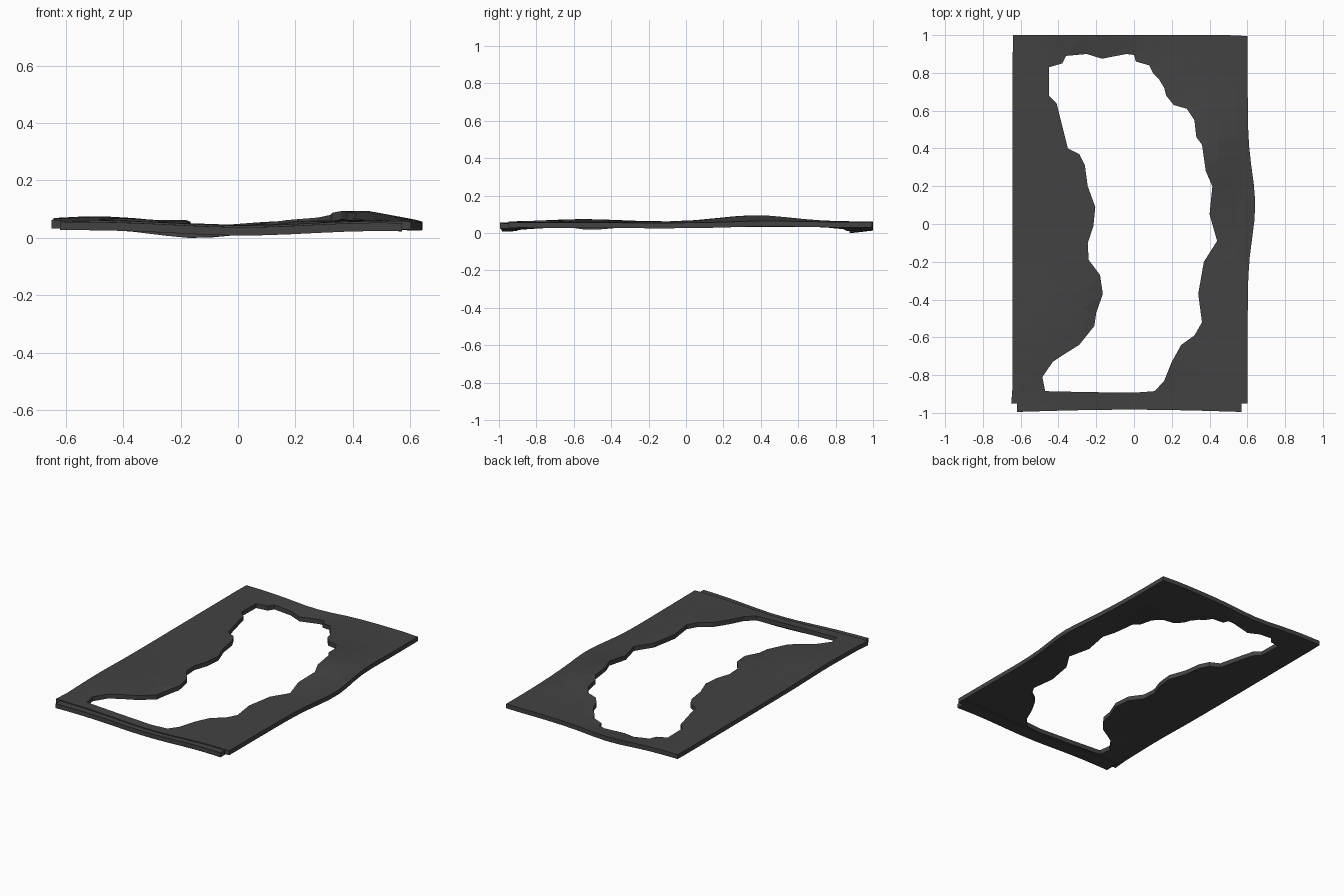
import bpy, bmesh, math
from mathutils import Vector
from mathutils.geometry import delaunay_2d_cdt

if "Cube" in bpy.data.objects:
    bpy.data.objects.remove(bpy.data.objects["Cube"])

THICK = 0.029

mat = bpy.data.materials.new("charcoal grey")
mat.diffuse_color = (0.055, 0.055, 0.055, 1)
mat.use_nodes = True
mat.node_tree.nodes["Principled BSDF"].inputs["Base Color"].default_value = mat.diffuse_color

# ragged opening, clockwise from the back left
HOLE = [(-.45, .83), (-.38, .85), (-.36, .89), (-.25, .90), (-.17, .875), (-.04, .90), (0, .895),
        (.01, .86), (.08, .84), (.10, .80), (.13, .77), (.16, .72), (.17, .68), (.21, .63), (.28, .61),
        (.32, .55), (.33, .46), (.36, .42), (.38, .28), (.415, .2), (.40, .05), (.44, -.09),
        (.37, -.2), (.34, -.37), (.36, -.52), (.32, -.59), (.25, -.64), (.2, -.73), (.16, -.83),
        (.11, -.885), (0, -.893), (-.25, -.89), (-.47, -.885), (-.485, -.81), (-.43, -.73), (-.37, -.69),
        (-.29, -.64), (-.21, -.54), (-.2, -.47), (-.165, -.37), (-.18, -.27), (-.24, -.19),
        (-.245, -.1), (-.215, -.01), (-.205, .09), (-.245, .2), (-.26, .31), (-.29, .37), (-.35, .4),
        (-.385, .54), (-.41, .64), (-.45, .68)]


def bump(x, y, cx, cy, sx, sy):
    return math.exp(-((x - cx) / sx) ** 2 - ((y - cy) / sy) ** 2)


def height(x, y):
    """Warped upper surface."""
    z = 0.063
    z += 0.035 * bump(x, y, .41, .38, .17, .26)      # raised right side
    z += 0.013 * bump(x, y, -.5, -.55, .18, .25)     # left swell
    z -= 0.020 * bump(x, y, -.16, -.52, .10, .14)    # drooping left lobe
    z -= 0.034 * bump(x, y, -.14, .87, .22, .18)     # sagging back border
    z -= 0.019 * bump(x, y, .02, -.97, .32, .25)     # sagging front border
    z -= 0.008 * bump(x, y, .63, -.1, .12, 1.0)      # right rim rolls down
    return z


def inside(p, poly):
    r = False
    for (x1, y1), (x2, y2) in zip(poly, poly[1:] + poly[:1]):
        if (y1 > p[1]) != (y2 > p[1]) and p[0] < (x2 - x1) * (p[1] - y1) / (y2 - y1) + x1:
            r = not r
    return r


def sheet(name, outer, hole, step, drop):
    """Triangulated warped slab with an optional opening."""
    loops = [outer] + ([hole] if hole else [])
    pts, edges = [], []
    for lp in loops:
        s, n = len(pts), len(lp)
        pts += [Vector(p) for p in lp]
        edges += [(s + i, s + (i + 1) % n) for i in range(n)]
    rim = list(pts)
    for i in range(-14, 15):
        for j in range(-22, 23):
            p = Vector((i * step, j * step))
            if inside(p, outer) and not (hole and inside(p, hole)) \
                    and min((p - q).length for q in rim) > step * 0.4:
                pts.append(p)
    vs, _, fs, *_ = delaunay_2d_cdt(pts, edges, [], 0, 1e-5)
    bm = bmesh.new()
    bv = [bm.verts.new((v.x, v.y, height(v.x, v.y) - drop)) for v in vs]
    for f in fs:
        c = sum((vs[i] for i in f), Vector((0, 0))) / len(f)
        if inside(c, outer) and not (hole and inside(c, hole)):
            bm.faces.new([bv[i] for i in f])
    bmesh.ops.delete(bm, geom=[v for v in bm.verts if not v.link_faces], context='VERTS')
    bmesh.ops.recalc_face_normals(bm, faces=bm.faces)
    # give the sheet its thickness straight down
    geo = bmesh.ops.extrude_face_region(bm, geom=bm.faces[:], use_keep_orig=True)
    for v in geo['geom']:
        if isinstance(v, bmesh.types.BMVert):
            v.co.z -= THICK
    bmesh.ops.recalc_face_normals(bm, faces=bm.faces)
    me = bpy.data.meshes.new(name)
    bm.to_mesh(me)
    bm.free()
    me.materials.append(mat)
    ob = bpy.data.objects.new(name, me)
    bpy.context.collection.objects.link(ob)
    return ob


# outer outline: straight left, back and front; bulging right edge
N = 20
outer = [(.602 + .04 * bump(0, y, 0, .1, 1, .24), y)
         for y in [-.95 + 1.945 * i / N for i in range(N + 1)]]
outer += [(.6 - 1.24 * i / 12, 1.0) for i in range(1, 13)]
outer += [(-.642, 1 - 1.85 * i / N) for i in range(1, N + 1)]
outer += [(-.65, -.95)] + [(-.65 + 1.25 * i / 12, -.95) for i in range(1, 12)]

# lower lip under the front border
lip = [(-.62 + 1.19 * i / 12, -.995 + .012 * math.sin(math.pi * i / 12)) for i in range(13)]
lip += [(.57 - 1.19 * i / 12, -.90) for i in range(13)]

parts = [sheet("torn_sheet", outer, HOLE, 0.09, 0),
         sheet("front_lip", lip, None, 0.09, 0.006)]

# rest on the ground
low = min(v.co.z for o in parts for v in o.data.vertices)
for o in parts:
    for v in o.data.vertices:
        v.co.z -= low
